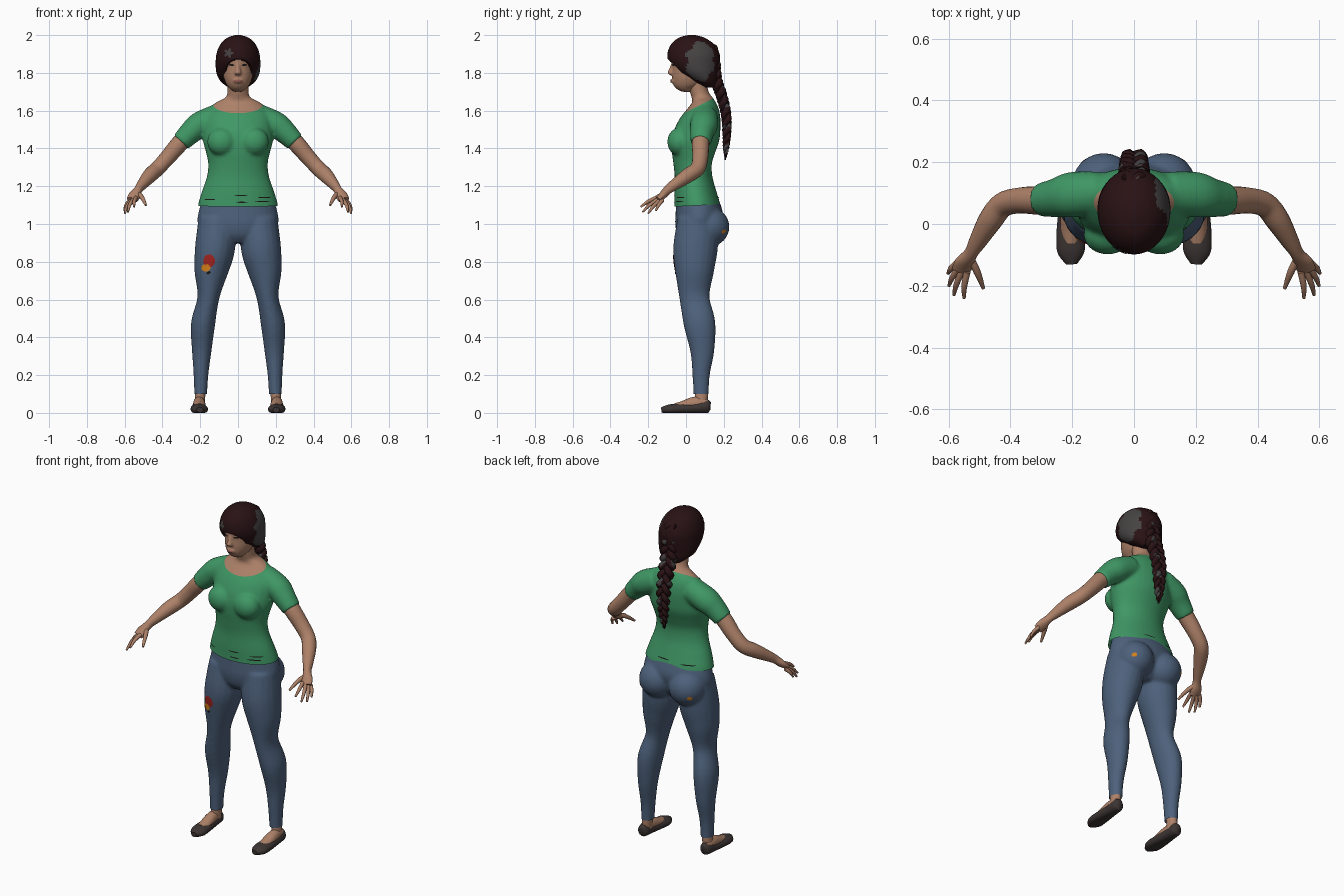
import bpy, bmesh, math
from mathutils import Vector, Matrix

if "Cube" in bpy.data.objects:
    bpy.data.objects.remove(bpy.data.objects["Cube"])


def material(name, *rgb):
    m = bpy.data.materials.new(name)
    m.use_nodes = True
    m.diffuse_color = (*rgb, 1)
    m.node_tree.nodes["Principled BSDF"].inputs["Base Color"].default_value = (*rgb, 1)
    return m


skin = material("skin", .42, .22, .14)
green = material("green cloth", .05, .31, .13)
denim = material("denim", .075, .12, .2)
hair_brown = material("dark brown hair", .022, .006, .007)
hair_grey = material("grey hair", .06, .055, .055)
leather = material("shoe leather", .045, .035, .033)
red = material("red patch", .36, .017, .014)
orange = material("orange patch", .68, .22, .01)
black = material("black", .01, .008, .008)
lip = material("lip", .27, .1, .08)


def spline(rows, sub):
    """Smooth curve through rows of numbers."""
    r = [rows[0], *rows, rows[-1]]
    out = []
    for a, b, c, d in zip(r, r[1:], r[2:], r[3:]):
        for k in range(sub):
            t = k / sub
            out.append([.5 * (2*q + (s-p)*t + (2*p-5*q+4*s-e)*t*t + (3*q-p-3*s+e)*t**3)
                        for p, q, s, e in zip(a, b, c, d)])
    return out + [list(rows[-1])]


def tube(bm, rows, side=1, flat=False, n=20, sub=5):
    """Loft elliptical rings given as x, y, z, radius, radius."""
    pts = spline(rows, sub)
    rings = []
    for i, p in enumerate(pts):
        a, b = pts[max(i - 1, 0)], pts[min(i + 1, len(pts) - 1)]
        t = Vector((0, 0, 1)) if flat else (Vector(b[:3]) - Vector(a[:3])).normalized()
        x = Vector((1, 0, 0))
        u = (x - t * x.dot(t)).normalized()
        v = t.cross(u)
        ring = []
        for k in range(n):
            g = math.tau * k / n
            q = Vector(p[:3]) + u * max(p[3], .002) * math.cos(g) + v * max(p[4], .002) * math.sin(g)
            ring.append(bm.verts.new((q.x * side, q.y, q.z)))
        rings.append(ring)
    for r1, r2 in zip(rings, rings[1:]):
        for k in range(n):
            bm.faces.new((r1[k], r1[(k+1) % n], r2[(k+1) % n], r2[k]))
    bm.faces.new(rings[0])
    bm.faces.new(rings[-1])


def column(bm, rows, **kw):
    """Upright loft on the centre line: z, y, half width, half depth."""
    tube(bm, [(0, y, z, a, b) for z, y, a, b in rows], flat=True, **kw)


def ball(bm, loc, rad):
    bmesh.ops.create_uvsphere(bm, u_segments=24, v_segments=16, radius=1,
                              matrix=Matrix.Translation(loc) @ Matrix.Diagonal((*rad, 1)))


def finish(bm, name, *mats, fix=True):
    if fix:
        bmesh.ops.recalc_face_normals(bm, faces=bm.faces)
    me = bpy.data.meshes.new(name)
    bm.to_mesh(me)
    bm.free()
    for m in mats:
        me.materials.append(m)
    me.shade_smooth()
    me.set_sharp_from_angle(angle=math.radians(50))
    ob = bpy.data.objects.new(name, me)
    bpy.context.collection.objects.link(ob)
    return ob


def bake(ob):
    """Apply the modifiers and hand back an editable mesh, dropping the object."""
    dg = bpy.context.evaluated_depsgraph_get()
    bm = bmesh.new()
    bm.from_mesh(ob.evaluated_get(dg).to_mesh())
    bpy.data.objects.remove(ob)
    return bm


def fuse(bm, voxel, rounds):
    """Merge overlapping solids into one smooth skin."""
    ob = finish(bm, "fuse")
    m = ob.modifiers.new("merge", "REMESH")
    m.mode, m.voxel_size = "VOXEL", voxel
    m = ob.modifiers.new("relax", "SMOOTH")
    m.factor, m.iterations = .5, rounds
    return bake(ob)


def cut(bm, co, no, clear=False):
    bmesh.ops.bisect_plane(bm, geom=bm.verts[:] + bm.edges[:] + bm.faces[:],
                           plane_co=co, plane_no=no, clear_inner=clear)


def plate(name, target, mat, x, z, rx, rz, back=False, tilt=0):
    """Thin oval laid on the front or back of a part."""
    bpy.context.view_layer.update()
    s = 1 if back else -1
    bm = bmesh.new()
    bmesh.ops.create_grid(bm, x_segments=8, y_segments=8, size=1)
    lost = []
    for v in bm.verts:
        a = v.co.x * math.sqrt(1 - v.co.y**2 / 2) * rx
        b = v.co.y * math.sqrt(1 - v.co.x**2 / 2) * rz
        px = x + a * math.cos(tilt) - b * math.sin(tilt)
        pz = z + a * math.sin(tilt) + b * math.cos(tilt)
        hit, loc, *_ = target.ray_cast((px, s, pz), (0, -s, 0))
        v.co = (px, loc.y + s * .003, pz)
        if not hit:
            lost.append(v)
    bmesh.ops.delete(bm, geom=lost, context="VERTS")
    if back:
        bmesh.ops.reverse_faces(bm, faces=bm.faces)
    return finish(bm, name, mat, fix=False)


# Shirt, with the neck fused in and coloured above the neckline
bm = bmesh.new()
column(bm, [(1.04, .06, .215, .125), (1.1, .06, .212, .122), (1.17, .05, .192, .112),
            (1.25, .04, .165, .1), (1.32, .035, .158, .102), (1.38, .04, .17, .115),
            (1.44, .05, .185, .126), (1.5, .06, .185, .122), (1.56, .075, .18, .107),
            (1.61, .09, .155, .083), (1.645, .095, .115, .062), (1.67, .085, .066, .056),
            (1.7, .07, .056, .05), (1.76, .06, .055, .05)], n=32)
for s in (1, -1):
    ball(bm, (s * .085, -.035, 1.435), (.078, .064, .075))
    tube(bm, [(.11, .1, 1.565, .07, .07), (.2, .095, 1.525, .07, .074),
              (.25, .085, 1.485, .062, .064), (.303, .078, 1.432, .052, .054)], s)
bm = fuse(bm, .009, 5)
cut(bm, (0, 0, 1.095), (0, -.05, 1), clear=True)
neck_co, neck_no = Vector((0, -.015, 1.585)), Vector((0, -.5, 1))
cut(bm, neck_co, neck_no)
for f in bm.faces:
    c = f.calc_center_median()
    f.material_index = int((c - neck_co).dot(neck_no) > 0 and abs(c.x) < .14)
shirt = finish(bm, "shirt_and_neck", green, skin)

# Jeans
bm = bmesh.new()
column(bm, [(.9, .055, .07, .07), (.94, .06, .17, .105), (1, .065, .212, .122),
            (1.06, .07, .21, .125), (1.14, .06, .185, .11)], n=32)
for s in (1, -1):
    ball(bm, (s * .098, .122, .985), (.105, .108, .105))
    tube(bm, [(.11, .065, 1.02, .1, .11), (.122, .05, .87, .106, .118),
              (.142, .045, .75, .09, .103), (.157, .045, .61, .058, .08),
              (.185, .072, .47, .064, .084), (.192, .086, .33, .052, .064),
              (.196, .08, .2, .039, .046), (.198, .08, .07, .033, .039)], s)
bm = fuse(bm, .009, 4)
cut(bm, (0, 0, .1), (0, 0, 1), clear=True)
jeans = finish(bm, "jeans", denim)
plate("thigh_patch_red", jeans, red, -.153, .805, .031, .034)
plate("thigh_patch_orange", jeans, orange, -.17, .768, .024, .02)
plate("thigh_patch_stem", jeans, black, -.155, .742, .012, .007, tilt=.5)
for s in (1, -1):
    plate("back_pocket_stud", jeans, orange, s * .165, .96, .011, .011, back=True)

# Belt slivers showing at the shirt hem
for x, z, w, back in ((.015, 1.15, .035, 0), (.02, 1.115, .03, 0), (.14, 1.14, .035, 0),
                      (.13, 1.12, .04, 0), (-.15, 1.13, .03, 0), (.03, 1.14, .04, 1),
                      (-.12, 1.13, .04, 1)):
    plate("belt_sliver", shirt, black, x, z, w, .003, back=bool(back))

# Arms with hands, feet and shoes on both sides
knuckles = [((.54, -.155, 1.14), (.55, -.24, 1.09)), ((.555, -.15, 1.13), (.583, -.23, 1.063)),
            ((.566, -.14, 1.125), (.599, -.2, 1.056)), ((.572, -.125, 1.125), (.602, -.16, 1.07))]
for s, label in ((1, "left"), (-1, "right")):
    bm = bmesh.new()
    tube(bm, [(.25, .085, 1.485, .045, .045), (.31, .077, 1.425, .046, .046),
              (.37, .076, 1.355, .042, .042), (.425, .062, 1.295, .04, .04),
              (.465, .012, 1.258, .039, .039), (.505, -.055, 1.212, .029, .03),
              (.528, -.095, 1.182, .022, .024), (.548, -.125, 1.15, .032, .02),
              (.56, -.15, 1.128, .03, .014)], s)
    for base, tip in knuckles:
        a, b = Vector(base), Vector(tip)
        mid = a.lerp(b, .55) + Vector((.004, 0, .006))
        tube(bm, [(*a, .011, .011), (*mid, .0095, .0095), (*b, .005, .005)], s, n=10)
    tube(bm, [(.532, -.105, 1.165, .012, .014), (.508, -.155, 1.14, .012, .012),
              (.488, -.208, 1.1, .006, .006)], s, n=10)
    finish(bm, label + "_arm", skin)

    bm = bmesh.new()
    tube(bm, [(.198, .08, .16, .026, .032), (.2, .082, .1, .027, .034), (.203, .08, .04, .028, .034)], s)
    tube(bm, [(.206, .112, .045, .024, .03), (.206, .05, .05, .031, .036),
              (.204, -.02, .037, .033, .025), (.204, -.06, .03, .025, .02)], s)
    finish(bm, label + "_foot", skin)

    bm = bmesh.new()
    tube(bm, [(.207, .13, .035, .014, .02), (.207, .112, .035, .032, .035),
              (.207, .05, .026, .037, .029), (.206, -.03, .022, .045, .029),
              (.204, -.09, .018, .044, .026), (.202, -.13, .016, .018, .014)], s)
    for v in bm.verts:
        v.co.z = max(v.co.z, 0)
    finish(bm, label + "_shoe", leather)

# Head and face
bm = bmesh.new()
column(bm, [(1.7, .01, .025, .03), (1.715, -.003, .042, .046), (1.74, .01, .062, .078),
            (1.78, .02, .077, .093), (1.83, .035, .083, .107), (1.88, .04, .086, .117),
            (1.93, .04, .08, .1), (1.97, .04, .05, .06)], n=32)
tube(bm, [(0, -.066, 1.85, .009, .012), (0, -.076, 1.82, .012, .014),
          (0, -.083, 1.798, .018, .014), (0, -.066, 1.786, .012, .01)], flat=True)
ball(bm, (0, -.068, 1.756), (.026, .014, .012))
head = finish(fuse(bm, .006, 3), "head", skin)
plate("lips", head, lip, 0, 1.757, .024, .008)
for s in (1, -1):
    plate("eye", head, black, s * .034, 1.842, .015, .005, tilt=s * .08)
    plate("eyebrow", head, hair_brown, s * .036, 1.864, .021, .0035, tilt=-s * .08)
    plate("nostril", head, lip, s * .009, 1.79, .005, .003)

# Hair cap with a face opening
bm = bmesh.new()
column(bm, [(1.722, .13, .05, .03), (1.755, .1, .092, .07), (1.8, .065, .114, .108),
            (1.85, .045, .118, .134), (1.9, .04, .114, .138), (1.95, .035, .094, .115),
            (1.985, .03, .058, .07), (2, .03, .015, .02)], n=56, sub=6)
hair = finish(bm, "hair_solid")
bm = bmesh.new()
ball(bm, (0, 0, 0), (.096, .11, .105))
opening = finish(bm, "face_opening_cutter")
opening.location, opening.rotation_euler = (.008, -.1, 1.77), (0, -.3, 0)
opening.hide_render = True
m = hair.modifiers.new("opening", "BOOLEAN")
m.operation, m.object, m.solver = "DIFFERENCE", opening, "EXACT"
bpy.context.view_layer.update()
bm = bake(hair)
bpy.data.objects.remove(opening)
for f in bm.faces:
    x, y, z = f.calc_center_median()
    edge = 1 + .2 * math.sin(z * 70 + y * 40)
    f.material_index = int(x > .03 and ((y - .075) / .075)**2 + ((z - 1.86) / .1)**2 < edge)
hair = finish(bm, "hair", hair_brown, hair_grey)
for k in range(5):
    a = math.tau * k / 5
    plate("hair_flower_petal", hair, hair_grey, -.05 + .014 * math.cos(a),
          1.905 + .014 * math.sin(a), .013, .007, tilt=a)

# Three-strand braid down the back
core = spline([(.14, 1.94, .026), (.152, 1.86, .03), (.158, 1.77, .033), (.188, 1.68, .031),
               (.212, 1.58, .028), (.216, 1.48, .023), (.212, 1.4, .016), (.208, 1.34, .003)], 10)
bm = bmesh.new()
for k in range(3):
    strand = []
    for j, (y, z, w) in enumerate(core):
        a = j * .42 + k * math.tau / 3
        strand.append((w * math.sin(a), y + .45 * w * math.sin(2 * a), z, w * .62, w * .62))
    tube(bm, strand, n=10, sub=1)
for f in bm.faces:
    x, y, z = f.calc_center_median()
    f.material_index = int(math.sin(z * 55) + math.sin(x * 90) > 1.15)
finish(bm, "braid", hair_brown, hair_grey)
